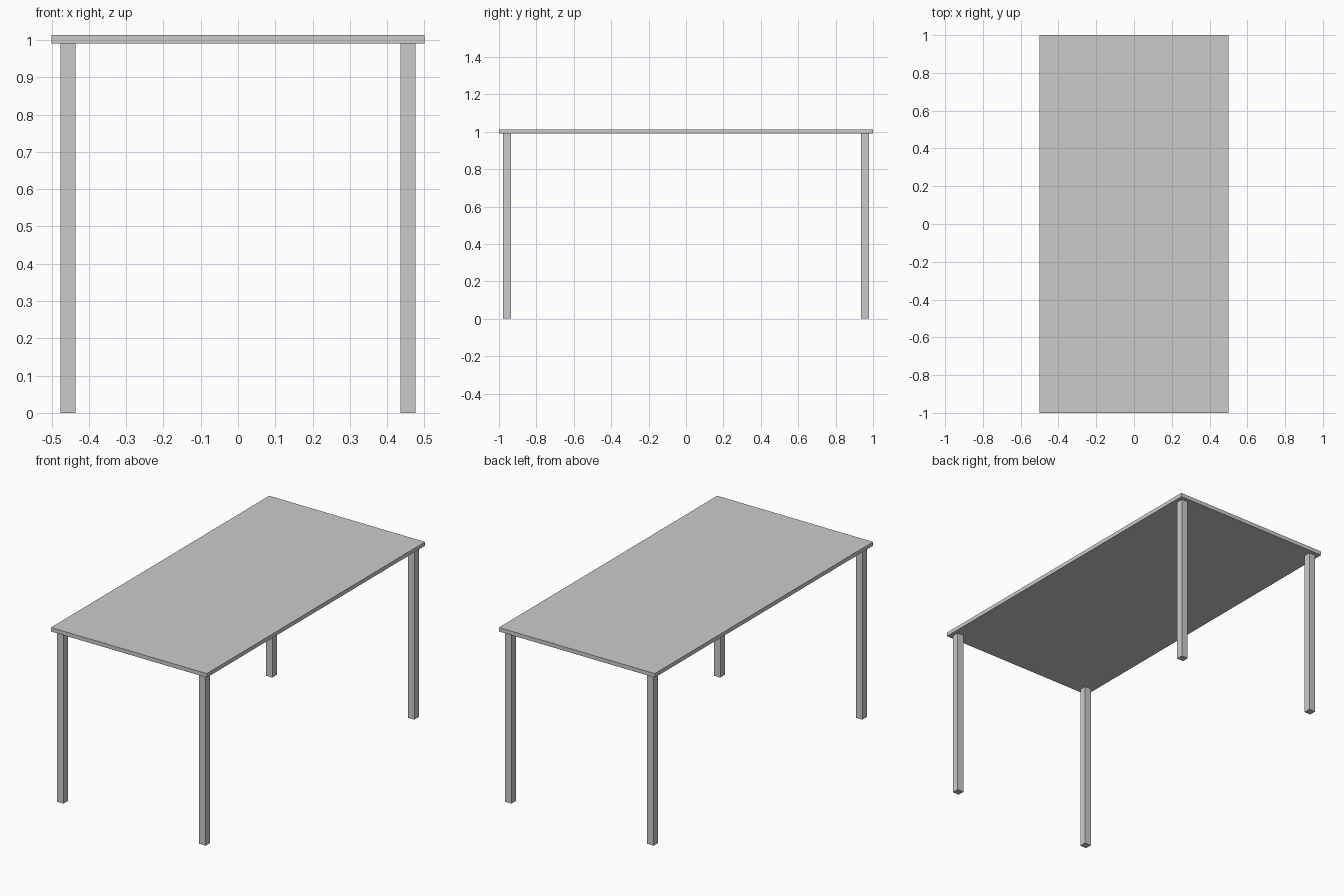
import bpy

if "Cube" in bpy.data.objects:
    bpy.data.objects.remove(bpy.data.objects["Cube"])


def box(name, x, y, z):
    """Axis-aligned box from (min, max) ranges."""
    bpy.ops.mesh.primitive_cube_add(size=1, location=[(a + b) / 2 for a, b in (x, y, z)])
    obj = bpy.context.object
    obj.name = name
    obj.scale = [b - a for a, b in (x, y, z)]
    bpy.ops.object.transform_apply(location=False, rotation=False, scale=True)
    return obj


TOP_Z, UNDER_Z = 1.013, 0.99
LEG_X, LEG_Y, HALF = 0.456, 0.957, 0.0205

# Table top
box("table_top", (-0.5, 0.5), (-1, 1), (UNDER_Z, TOP_Z))

# Four square legs, one near each corner
for side, sx in (("left", -1), ("right", 1)):
    for end, sy in (("front", -1), ("back", 1)):
        cx, cy = sx * LEG_X, sy * LEG_Y
        box(f"{end}_{side}_leg", (cx - HALF, cx + HALF),
            (cy - HALF, cy + HALF), (0, UNDER_Z))
